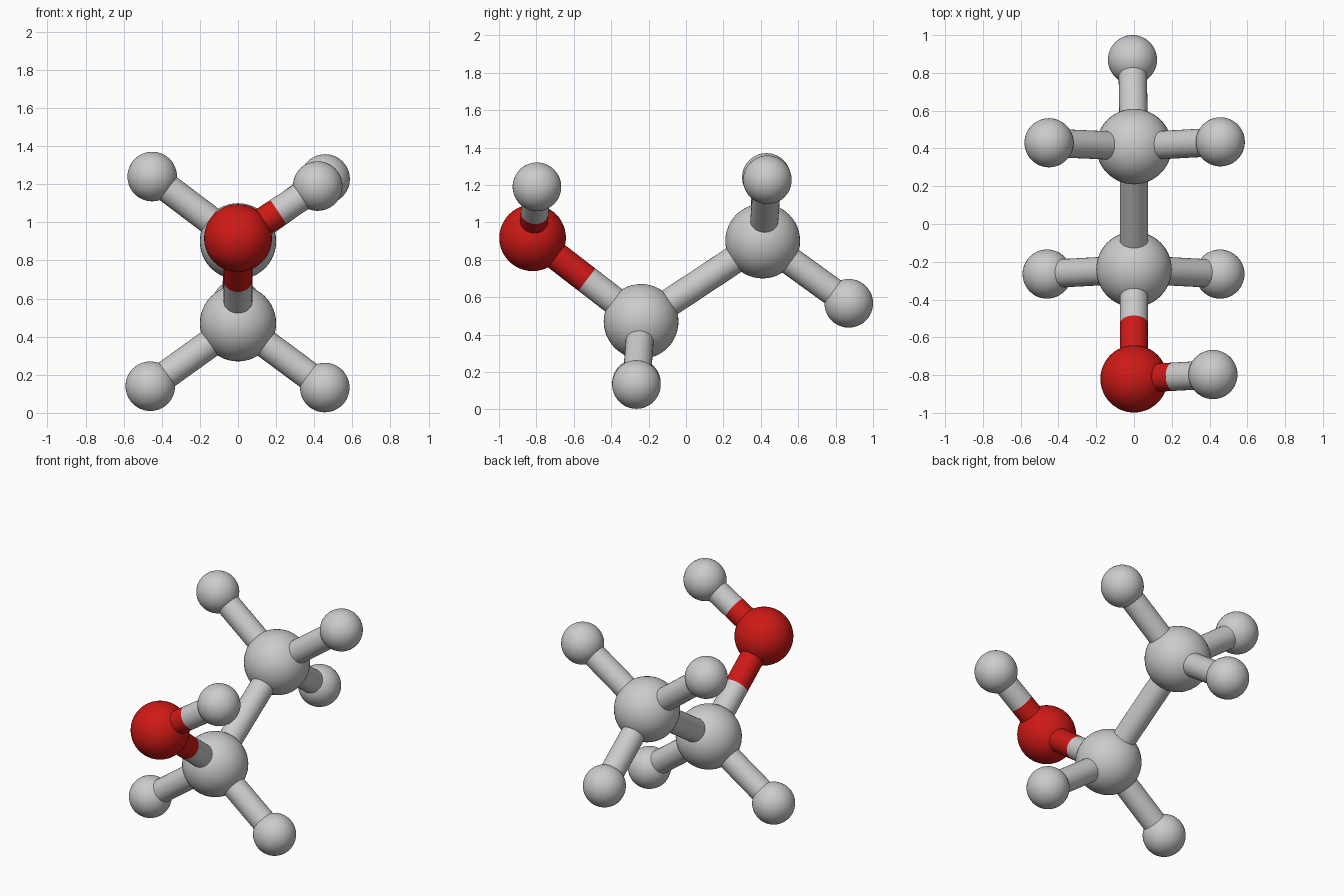
import bpy
from mathutils import Vector

if "Cube" in bpy.data.objects:
    bpy.data.objects.remove(bpy.data.objects["Cube"])

red = bpy.data.materials.new("oxygen_red")
red.diffuse_color = (0.62, 0.01, 0.008, 1)
red.use_nodes = True
red.node_tree.nodes["Principled BSDF"].inputs["Base Color"].default_value = red.diffuse_color

BOND_R = 0.075

# Atoms: position, radius, material
ATOMS = {
    "carbon_lower": ((0, -0.24, 0.47), 0.2, None),
    "carbon_upper": ((0, 0.41, 0.90), 0.2, None),
    "oxygen": ((0, -0.82, 0.917), 0.178, red),
    "hydrogen_hydroxyl": ((0.418, -0.797, 1.19), 0.13, None),
    "hydrogen_lower_left": ((-0.46, -0.265, 0.14), 0.13, None),
    "hydrogen_lower_right": ((0.455, -0.265, 0.133), 0.13, None),
    "hydrogen_upper_left": ((-0.45, 0.43, 1.24), 0.13, None),
    "hydrogen_upper_right": ((0.457, 0.435, 1.227), 0.13, None),
    "hydrogen_end": ((-0.008, 0.87, 0.567), 0.13, None),
}

BONDS = [
    ("carbon_lower", "carbon_upper"),
    ("carbon_lower", "oxygen"),
    ("oxygen", "hydrogen_hydroxyl"),
    ("carbon_lower", "hydrogen_lower_left"),
    ("carbon_lower", "hydrogen_lower_right"),
    ("carbon_upper", "hydrogen_upper_left"),
    ("carbon_upper", "hydrogen_upper_right"),
    ("carbon_upper", "hydrogen_end"),
]


def finish(name, mat):
    ob = bpy.context.object
    ob.name = name
    if mat:
        ob.data.materials.append(mat)
    bpy.ops.object.shade_smooth()


def half_bond(name, start, end, mat):
    d = end - start
    bpy.ops.mesh.primitive_cylinder_add(
        vertices=32, radius=BOND_R, depth=d.length, end_fill_type='NOTHING',
        location=(start + end) / 2,
        rotation=d.to_track_quat('Z', 'Y').to_euler())
    finish(name, mat)


# Atom spheres
for name, (pos, radius, mat) in ATOMS.items():
    bpy.ops.mesh.primitive_uv_sphere_add(
        segments=48, ring_count=24, radius=radius, location=pos)
    finish(name, mat)

# Bonds: two half tubes, each in the colour of its own atom
for a, b in BONDS:
    pa, pb = Vector(ATOMS[a][0]), Vector(ATOMS[b][0])
    mid = (pa + pb) / 2
    half_bond(f"bond_{a}_to_{b}", pa, mid, ATOMS[a][2])
    half_bond(f"bond_{b}_to_{a}", pb, mid, ATOMS[b][2])
